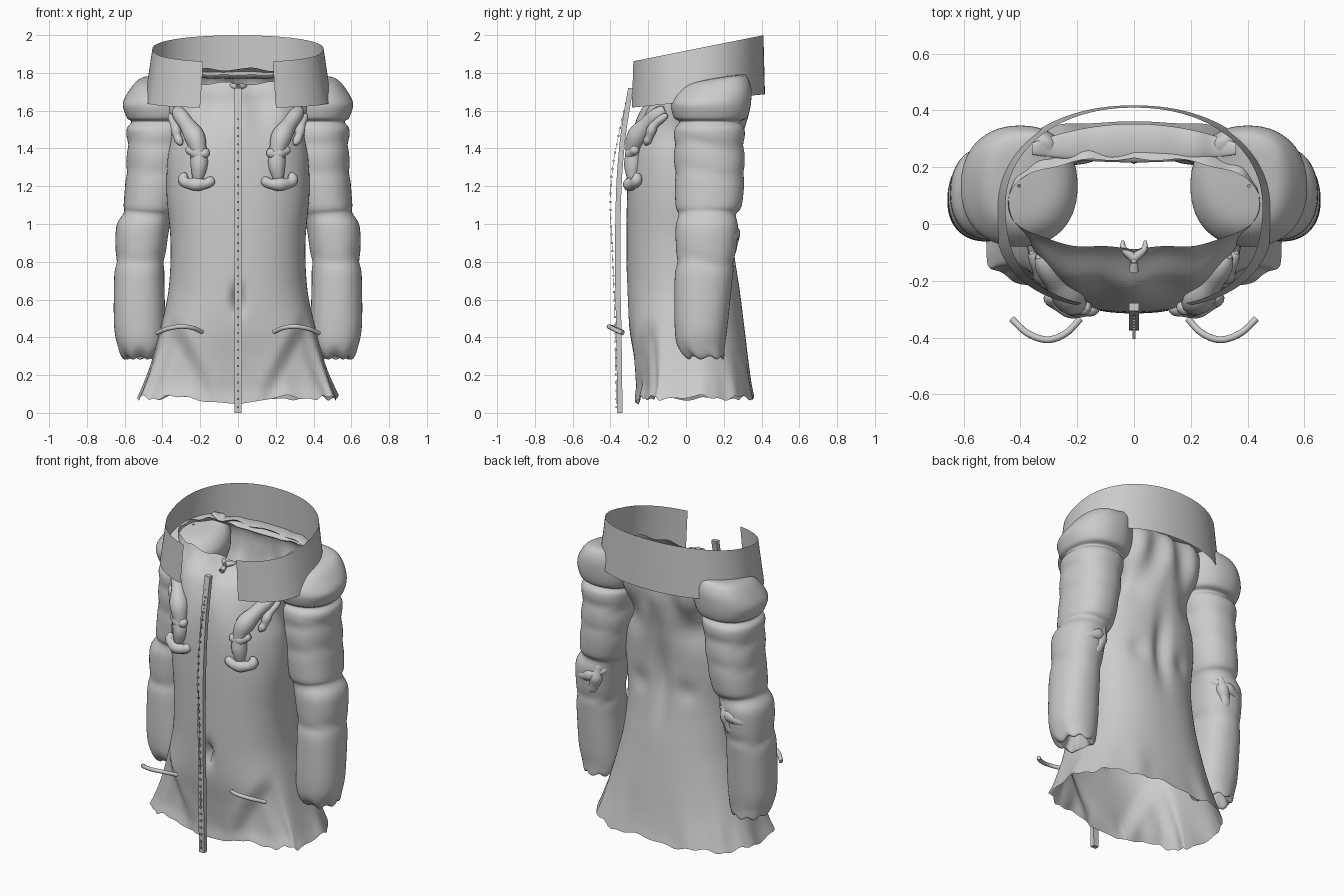
import bpy, bmesh, math
from math import sin, cos, pi, exp
from mathutils import Vector

old = bpy.data.objects.get("Cube")
if old:
    bpy.data.objects.remove(old)

fabric = bpy.data.materials.new("grey fabric")
fabric.use_nodes = True
GREY = (0.6, 0.6, 0.6, 1)
fabric.diffuse_color = GREY
fabric.node_tree.nodes["Principled BSDF"].inputs["Base Color"].default_value = GREY


def finish(name, bm, mirror=False, angle=50):
    bmesh.ops.recalc_face_normals(bm, faces=bm.faces)
    mesh = bpy.data.meshes.new(name)
    bm.to_mesh(mesh)
    bm.free()
    mesh.materials.append(fabric)
    ob = bpy.data.objects.new(name, mesh)
    bpy.context.collection.objects.link(ob)
    if mirror:
        ob.modifiers.new("mirror", "MIRROR").use_mirror_merge = False
    bpy.ops.object.select_all(action="DESELECT")
    ob.select_set(True)
    bpy.context.view_layer.objects.active = ob
    bpy.ops.object.shade_smooth_by_angle(angle=math.radians(angle))


def sample(table, t):
    """Smooth interpolation of a table whose first column is the key."""
    n = len(table)
    t = min(max(t, table[0][0]), table[-1][0])
    i = next(k for k in range(n - 1) if t <= table[k + 1][0])
    a, b = table[i], table[i + 1]
    p, q = table[max(i - 1, 0)], table[min(i + 2, n - 1)]
    h = b[0] - a[0]
    s = (t - a[0]) / h
    out = []
    for c in range(1, len(a)):
        ma = (b[c] - p[c]) / (b[0] - p[0]) * h
        mb = (q[c] - a[c]) / (q[0] - a[0]) * h
        out.append(a[c] * (1 + 2 * s) * (1 - s) ** 2 + ma * s * (1 - s) ** 2
                   + b[c] * s * s * (3 - 2 * s) + mb * s * s * (s - 1))
    return out


def bump(x, centre, width):
    return exp(-((x - centre) / width) ** 2)


def step(a, b, x):
    s = min(max((x - a) / (b - a), 0), 1)
    return s * s * (3 - 2 * s)


def power(x, e):
    return math.copysign(abs(x) ** e, x)


def sheet(bm, rows, cols, point, closed=True):
    """Grid surface from point(u, v) with u around and v along."""
    width = cols if closed else cols + 1
    g = [[bm.verts.new(point(c / cols, r / rows)) for c in range(width)] for r in range(rows + 1)]
    for r in range(rows):
        for c in range(cols):
            d = (c + 1) % width
            bm.faces.new((g[r][c], g[r][d], g[r + 1][d], g[r + 1][c]))
    return g


# Coat body: height, half width, front, back
BODY = [(0.08, .53, -.285, .375), (.15, .50, -.27, .36), (.28, .455, -.275, .335),
        (.45, .41, -.30, .31), (.65, .368, -.312, .285), (.9, .357, -.315, .255),
        (1.15, .378, -.312, .255), (1.35, .38, -.30, .275), (1.5, .365, -.27, .30),
        (1.62, .40, -.215, .32), (1.72, .44, -.13, .31), (1.78, .445, -.085, .23)]


def body_point(u, v):
    a = u * 2 * pi
    z = .08 + 1.70 * v
    hx, front, back = sample(BODY, z)
    mid, hy = (front + back) / 2, (back - front) / 2
    c, s = cos(a), sin(a)
    front_side, back_side = max(-s, 0), max(s, 0)
    # boxier toward the front of the hem
    e = .85 - .32 * step(.7, .1, z) * step(0, .25, front_side)
    x, y = hx * power(c, e), mid + hy * power(s, e)
    # folded armholes
    x *= 1 - .3 * bump(z, 1.45, .16) * bump(y, .13, .12)
    # belly panel standing out from the hips
    edge = .07 + .55 * max(z - .08, 0)
    y += .04 * step(edge, edge + .1, abs(x)) * step(.62, .35, z) * step(.3, .7, front_side)
    # navel and crotch pinch
    y += .06 * bump(x, 0, .03) * bump(z, .6, .07) * front_side
    y += .03 * bump(x, 0, .05) * bump(z, .1, .1) * front_side
    # chest pulls and back wrinkles
    y += .014 * sin(abs(x) * 26 + z * 3) * bump(z, 1.62, .16) * front_side
    y -= back_side * (.04 * bump(x, 0, .05) * bump(z, 1.05, .2)
                      + .02 * bump(abs(x), .16, .06) * bump(z, 1.0, .07)
                      + .03 * bump(abs(x), .2, .08) * bump(z, 1.4, .1)
                      + .02 * bump(x, 0, .15) * bump(z, .08, .2))
    y += back_side * .018 * sin(abs(x) * 30 + z * 5) * bump(z, 1.62, .15)
    # hem ripples
    low = step(.4, .1, z)
    y += .006 * low * sin(a * 13) * s
    x += .005 * low * sin(a * 11) * c
    z += step(.25, .08, z) * (.010 * sin(a * 9 + 1) + .006 * sin(a * 23) - .035 * bump(x, 0, .13) * front_side)
    # neckline: higher at the back, dipping at the front
    z += step(1.62, 1.78, z) * (.04 * back_side - .035 * front_side + .008 * sin(a * 14))
    return (x, y, z)


bm = bmesh.new()
sheet(bm, 90, 144, body_point)
finish("coat_body", bm)

# Sleeve: parameter along, height, inner, outer, front, back
ARM = [(0, .42, .48, .54, .07, .13), (1, .31, .45, .58, .02, .18), (2, .295, .425, .61, 0, .20),
       (3, .35, .395, .635, -.045, .205), (4, .46, .385, .656, -.06, .22), (5, .70, .39, .656, -.06, .245),
       (6, .82, .385, .648, -.052, .26), (7, .97, .365, .645, -.055, .275), (8, 1.04, .345, .605, -.04, .265),
       (9, 1.09, .32, .605, -.055, .295), (10, 1.25, .285, .595, -.06, .31), (11, 1.40, .265, .588, -.065, .31),
       (12, 1.50, .25, .59, -.06, .31), (13, 1.54, .25, .565, -.035, .285), (14, 1.565, .225, .59, -.065, .325),
       (15, 1.64, .20, .61, -.08, .345), (16, 1.71, .21, .58, -.06, .34), (17, 1.76, .27, .52, 0, .29),
       (18, 1.77, .40, .41, .13, .14)]


def sleeve_point(u, v):
    a = u * 2 * pi
    z, x0, x1, y0, y1 = sample(ARM, v * 18)
    c, s = cos(a), sin(a)
    x = (x0 + x1) / 2 + (x1 - x0) / 2 * power(c, .9)
    y = (y0 + y1) / 2 + (y1 - y0) / 2 * power(s, .9)
    # quilted creases and puckered cuff
    for level, depth in ((.8, .008), (1.27, .007), (1.42, .008)):
        x -= depth * bump(z + .05 * s, level, .03) * c
        y -= depth * bump(z, level, .03) * s
    z += .009 * sin(a * 7) * step(.4, .3, z)
    z += .02 * (.5 + .5 * c) * bump(z, 1.04, .1)
    # shoulder roll climbs toward the back, with a knob at the inner end
    roll = step(1.58, 1.75, z)
    z += roll * (.17 * (y - .13) - .02 * step(.5, .62, x) + .04 * bump(x, .29, .06) * bump(y, .32, .06))
    return (x, y, z)


bm = bmesh.new()
sheet(bm, 108, 56, sleeve_point)
finish("sleeves", bm, True)


# Collar: thin open band, slanted, wider at the bottom, squarer at the front
def collar_point(u, v):
    end = .33
    a = -pi / 2 + end + u * 2 * (pi - end)
    e = .94 - .14 * step(.1, -.4, sin(a))
    rx, ry = .495 - .042 * v, .36 - .008 * v
    x, y = rx * power(cos(a), e), .058 + ry * power(sin(a), e)
    bottom, top = 1.645 + .10 * y, 1.917 + .2 * y
    return (x, y, bottom + (top - bottom) * v)


bm = bmesh.new()
sheet(bm, 8, 96, collar_point, False)
finish("collar", bm)

# Back neck yoke, a soft flat roll across the nape
bm = bmesh.new()


def yoke_point(u, v):
    a, t = u * 2 * pi, 2 * v - 1
    fat = 1 - .7 * t * t
    return (.36 * t, .285 + .068 * fat * cos(a) - .02 * t * t,
            1.79 + .02 * fat * sin(a) - .015 * cos(t * 16) * t * t)


sheet(bm, 40, 20, yoke_point)
finish("neck_yoke", bm)


def tube(bm, points, radius, sides=10, steps=24):
    table = [(i, *p) for i, p in enumerate(points)]
    n = len(points) - 1

    def at(u, v):
        t = v * n
        p = Vector(sample(table, t))
        d = Vector(sample(table, t + .02)) - Vector(sample(table, t - .02))
        side = d.cross(Vector((0, 1, .3))).normalized()
        up = side.cross(d).normalized()
        r = radius(v)
        return p + r * (cos(u * 2 * pi) * side + sin(u * 2 * pi) * up)

    g = sheet(bm, steps, sides, at)
    bm.faces.new(g[0])
    bm.faces.new(g[-1])


def lump(size):
    return lambda v: size * (.35 + .65 * max(sin(pi * v), 0) ** .5) * (1 + .1 * sin(v * 17))


# Pocket pulls, curved rods in front of the hips
bm = bmesh.new()
tube(bm, [(.19, -.335, .428), (.24, -.385, .45), (.305, -.408, .457), (.375, -.385, .445), (.43, -.335, .422)],
     lambda v: .012)
finish("pocket_pulls", bm, True)

# Crumpled chest ties: hanging strands with a bunched lobe below
bm = bmesh.new()
TIES = [([(.33, -.11, 1.61), (.28, -.195, 1.54), (.225, -.265, 1.45), (.205, -.28, 1.34), (.215, -.285, 1.22)], .05),
        ([(.27, -.26, 1.40), (.235, -.285, 1.38), (.19, -.295, 1.37), (.155, -.29, 1.39)], .03),
        ([(.13, -.29, 1.24), (.165, -.30, 1.215), (.23, -.295, 1.21), (.285, -.265, 1.225), (.285, -.255, 1.27)], .033),
        ([(.36, -.10, 1.58), (.335, -.17, 1.52), (.32, -.195, 1.46), (.30, -.215, 1.42)], .025)]
for path, size in TIES:
    tube(bm, path, lump(size), 12, 32)
finish("chest_ties", bm, True)

# Gathered folds at the elbows
bm = bmesh.new()
for path in ([(.40, .205, 1.0), (.46, .24, .965), (.53, .245, .935), (.59, .20, .92)],
             [(.44, .225, 1.04), (.45, .24, .97), (.47, .24, .89), (.50, .215, .82)]):
    tube(bm, path, lump(.038), 12, 24)
finish("elbow_folds", bm, True)

# Zip: backing strip, with small teeth on a fine cord ahead of it
STRIP = [(0, -.35), (.4, -.355), (.8, -.362), (1.2, -.355), (1.45, -.335), (1.62, -.31), (1.72, -.292)]
TEETH = [(.03, -.368), (.5, -.376), (.8, -.387), (1.1, -.40), (1.3, -.388), (1.5, -.35), (1.71, -.30)]


def bar(bm, table, half_x, half_y):
    def at(u, v):
        z = table[0][0] + (table[-1][0] - table[0][0]) * v
        corner = int(u * 4 + .5)
        return ((-1, 1, 1, -1)[corner] * half_x, sample(table, z)[0] + (-1, -1, 1, 1)[corner] * half_y, z)

    g = sheet(bm, 40, 4, at)
    bm.faces.new(g[0])
    bm.faces.new(g[-1])


bm = bmesh.new()
bar(bm, STRIP, .018, .014)
finish("zip_strip", bm, angle=30)

bm = bmesh.new()
bar(bm, TEETH, .001, .001)
for i in range(39):
    z = .03 + i * .0435
    tooth = bmesh.ops.create_cube(bm, size=.01)["verts"]
    bmesh.ops.translate(bm, verts=tooth, vec=(0, sample(TEETH, z)[0], z))
finish("zip_teeth", bm, angle=30)

# Neck clasp behind the top of the zip
bm = bmesh.new()
for path in ([(.04, -.06, 1.72), (.035, -.09, 1.73), (0, -.12, 1.725)],
             [(0, -.09, 1.715), (0, -.13, 1.715), (0, -.165, 1.70)]):
    tube(bm, path, lambda v: .006 + .012 * v)
finish("neck_clasp", bm, True)
